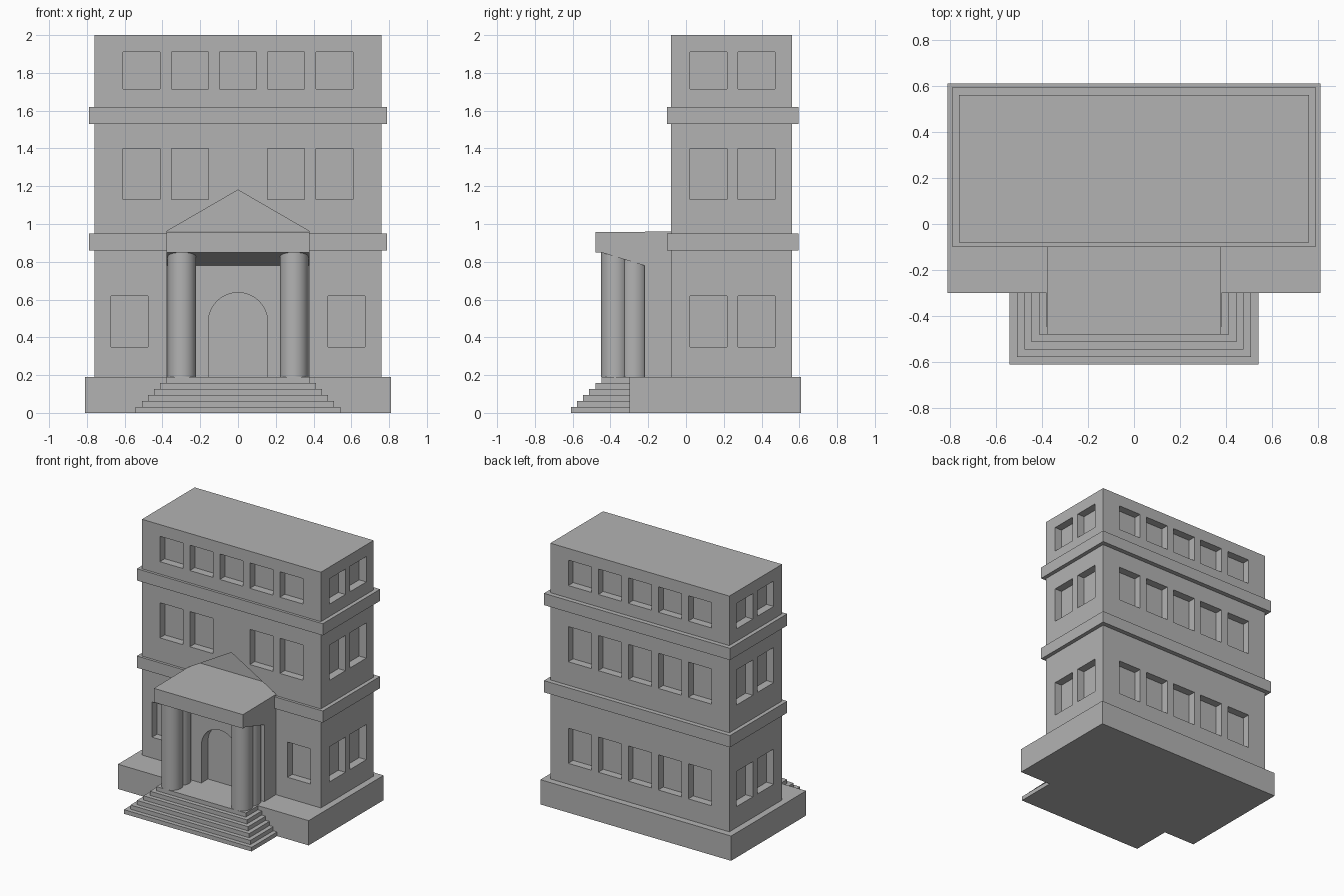
import bpy, bmesh, math
from mathutils import Vector

default = bpy.data.objects.get("Cube")
if default:
    bpy.data.objects.remove(default, do_unlink=True)

stone = bpy.data.materials.new("grey_stone")
stone.use_nodes = True
stone.diffuse_color = (0.45, 0.45, 0.45, 1)
stone.node_tree.nodes["Principled BSDF"].inputs["Base Color"].default_value = (0.45, 0.45, 0.45, 1)


def finish(name, bm):
    bmesh.ops.recalc_face_normals(bm, faces=bm.faces)
    mesh = bpy.data.meshes.new(name)
    bm.to_mesh(mesh)
    bm.free()
    mesh.materials.append(stone)
    obj = bpy.data.objects.new(name, mesh)
    bpy.context.collection.objects.link(obj)
    return obj


def add_box(bm, x0, x1, y0, y1, z0, z1):
    verts = bmesh.ops.create_cube(bm, size=1)["verts"]
    low, high = Vector((x0, y0, z0)), Vector((x1, y1, z1))
    for v in verts:
        v.co = (low + high) / 2 + v.co * (high - low)


def add_prism(bm, outline, start, step):
    """Extrude a closed outline; start maps a 2D point to 3D."""
    face = bm.faces.new([bm.verts.new(start(a, b)) for a, b in outline])
    new = bmesh.ops.extrude_face_region(bm, geom=[face])["geom"]
    bmesh.ops.translate(bm, vec=step, verts=[g for g in new if isinstance(g, bmesh.types.BMVert)])


def box(name, *limits):
    bm = bmesh.new()
    add_box(bm, *limits)
    return finish(name, bm)


def carve(obj, bm):
    """Subtract the cutter mesh and discard the cutter."""
    cutter = finish("cutter", bm)
    cutter.hide_render = True
    mod = obj.modifiers.new("openings", "BOOLEAN")
    mod.operation = "DIFFERENCE"
    mod.solver = "EXACT"
    mod.object = cutter
    bpy.context.view_layer.objects.active = obj
    bpy.ops.object.modifier_apply(modifier=mod.name)
    bpy.data.objects.remove(cutter, do_unlink=True)


# Main block, plinth and string courses
W, FRONT, BACK, BASE = 0.76, -0.08, 0.56, 0.19
walls = box("walls", -W, W, FRONT, BACK, BASE, 2)
box("plinth", -0.81, 0.81, -0.30, 0.61, 0, BASE)
for name, z in (("lower_band", 0.86), ("upper_band", 1.53)):
    box(name, -0.79, 0.79, -0.10, 0.595, z, z + 0.09)

# Recessed windows on all four sides
DEPTH, HALF = 0.06, 0.098
row = [i * 0.255 for i in range(-2, 3)]
storeys = [(0.35, 0.62, [-0.575, 0.575]),
           (1.13, 1.40, [x for x in row if x]),
           (1.715, 1.91, row)]
cuts = bmesh.new()
for z0, z1, front_row in storeys:
    for x in front_row:
        add_box(cuts, x - HALF, x + HALF, FRONT - 0.1, FRONT + DEPTH, z0, z1)
    for x in row:
        add_box(cuts, x - HALF, x + HALF, BACK - DEPTH, BACK + 0.1, z0, z1)
    for y in (0.12, 0.373):
        for side in (-1, 1):
            xs = sorted((side * (W - DEPTH), side * (W + 0.1)))
            add_box(cuts, *xs, y - HALF, y + HALF, z0, z1)

# Triangular niche above the porch roof
add_prism(cuts, [(-0.38, 0.96), (0.38, 0.96), (0, 1.18)],
          lambda x, z: (x, FRONT - 0.1, z), (0, 0.22, 0))
carve(walls, cuts)

# Porch: flat roof, sloping soffit and entrance wall in one profile
bm = bmesh.new()
add_prism(bm, [(-0.48, 0.85), (-0.45, 0.85), (-0.22, 0.78), (-0.22, BASE),
               (FRONT, BASE), (FRONT, 0.96), (-0.48, 0.957)],
          lambda y, z: (-0.378, y, z), (0.756, 0, 0))
porch = finish("porch", bm)

# Arched doorway
R, SPRING = 0.157, 0.48
arch = [(R * math.cos(t * math.pi / 24), SPRING + R * math.sin(t * math.pi / 24)) for t in range(25)]
cuts = bmesh.new()
add_prism(cuts, [(-R, BASE - 0.05), (R, BASE - 0.05)] + arch,
          lambda x, z: (x, -0.3, z), (0, 0.16, 0))
carve(porch, cuts)

# Paired round columns
for side, label in ((1, "left"), (-1, "right")):
    for y, top, place in ((-0.375, 0.87, "front"), (-0.275, 0.83, "rear")):
        bm = bmesh.new()
        bmesh.ops.create_cone(bm, cap_ends=True, segments=40, radius1=0.075,
                              radius2=0.075, depth=top - BASE)
        bmesh.ops.translate(bm, vec=(side * 0.297, y, (top + BASE) / 2), verts=bm.verts)
        column = finish(f"{place}_column_{label}", bm)
        bpy.ops.object.select_all(action="DESELECT")
        column.select_set(True)
        bpy.context.view_layer.objects.active = column
        bpy.ops.object.shade_smooth_by_angle()

# Entrance steps, shrinking on three sides
rise = BASE / 6
for i in range(6):
    half = 0.542 - i * 0.0325
    box(f"step_{i + 1}", -half, half, -0.61 + i * 0.0325, -0.30, i * rise, (i + 1) * rise)
